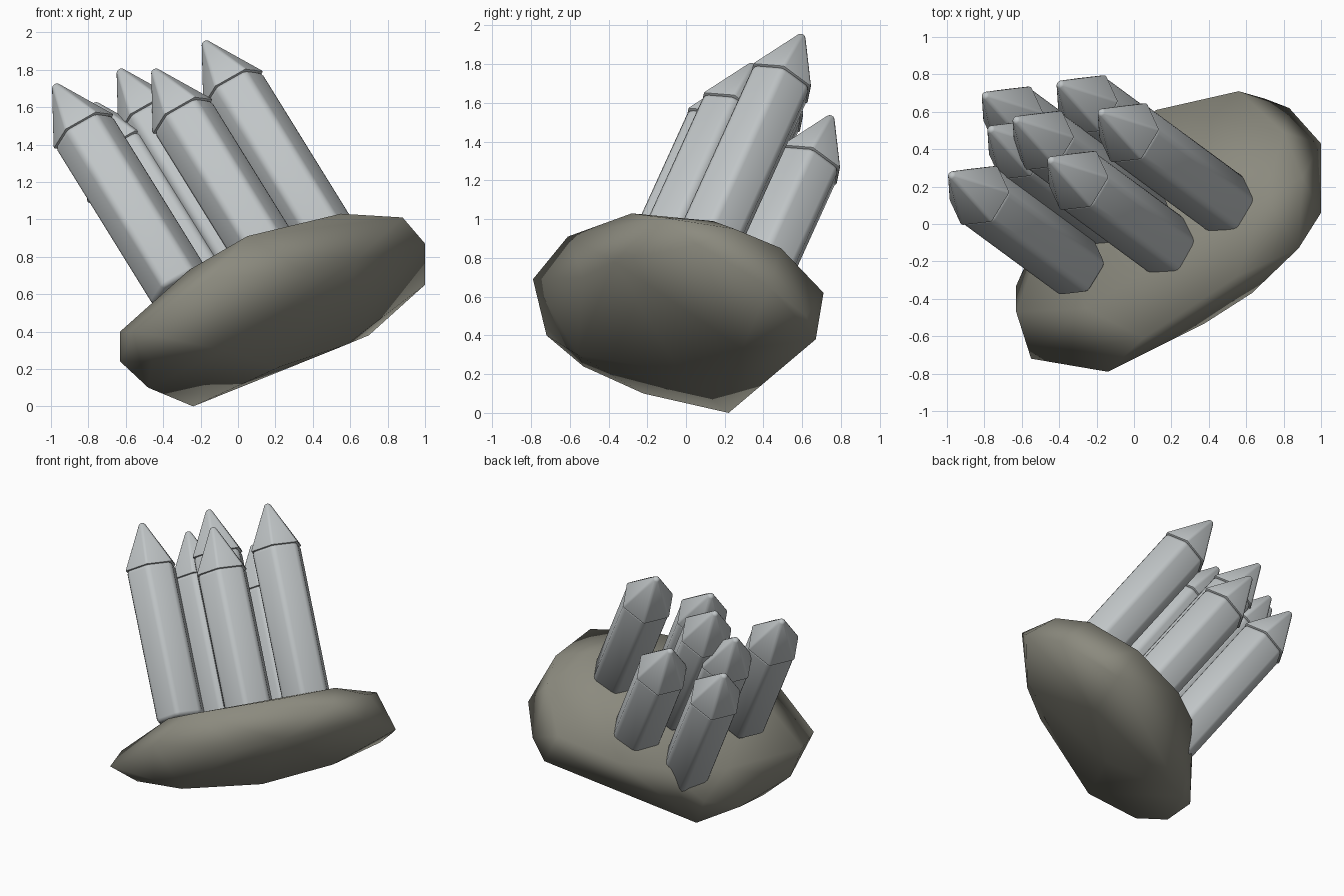
import bpy, bmesh, math
from mathutils import Vector, Matrix

old = bpy.data.objects.get("Cube")
if old:
    bpy.data.objects.remove(old, do_unlink=True)


def make_material(name, colour):
    mat = bpy.data.materials.new(name)
    mat.use_nodes = True
    mat.diffuse_color = (*colour, 1)
    mat.node_tree.nodes["Principled BSDF"].inputs["Base Color"].default_value = (*colour, 1)
    return mat


def add_object(name, bm, mat, smooth_angle):
    bmesh.ops.recalc_face_normals(bm, faces=bm.faces)
    mesh = bpy.data.meshes.new(name)
    bm.to_mesh(mesh)
    bm.free()
    mesh.materials.append(mat)
    obj = bpy.data.objects.new(name, mesh)
    bpy.context.collection.objects.link(obj)
    bpy.ops.object.select_all(action="DESELECT")
    obj.select_set(True)
    bpy.context.view_layer.objects.active = obj
    bpy.ops.object.shade_smooth_by_angle(angle=math.radians(smooth_angle))
    return obj


crystal_grey = make_material("pale crystal grey", (0.53, 0.56, 0.57))
rock_grey = make_material("warm rock grey", (0.26, 0.255, 0.21))

# Base rock: a faceted boulder spanned by its corners (in hundredths)
corners = [
    # underside
    (-24, 22, 0), (-31, 23, 18), (-6, 32, 10), (-47, 3, 11), (-33, 14, 6),
    (-48, -22, 10), (-46, -53, 24), (-7, -56, 30), (22, -3, 21), (58, 29, 33),
    # left and front rim
    (-63, -33, 24), (-63, -47, 40), (-55, -72, 40), (-14, -79, 69),
    (38, -53, 70), (63, -37, 78),
    # right and back rim
    (100, 6, 87), (100, 43, 65), (83, 62, 50), (70, 67, 38), (56, 71, 62),
    (12, 61, 50), (-14, 44, 46), (-42, 11, 41),
    # top
    (88, -13, 101), (55, -28, 103), (5, -61, 91), (-26, -45, 73),
    (70, 14, 99), (90, 25, 95), (80, 49, 85),
]
bm = bmesh.new()
for corner in corners:
    bm.verts.new(Vector(corner) / 100)
hull = bmesh.ops.convex_hull(bm, input=bm.verts)
spare = [v for v in hull["geom_interior"] if isinstance(v, bmesh.types.BMVert)]
bmesh.ops.delete(bm, geom=spare, context="VERTS")
add_object("base_rock", bm, rock_grey, 85)

# Shared frame of the leaning crystals
axis = Vector((-0.492, 0.362, 0.795)).normalized()
side = Vector((0.854, 0, 0.52))
side = (side - axis * side.dot(axis)).normalized()
frame = Matrix((side, axis.cross(side), axis)).transposed().to_4x4()
TURN = math.radians(-24)
CAP, LENGTH, RADIUS = 0.318, 1.38, 0.18


def hex_piece(name, apex, low, high, bottom, top, bevel):
    """Six-sided piece between two depths below the apex."""
    bm = bmesh.new()
    place = (Matrix.Translation(apex - axis * (low + high) / 2) @ frame
             @ Matrix.Rotation(TURN, 4, "Z"))
    bmesh.ops.create_cone(bm, cap_ends=True, segments=6, radius1=bottom,
                          radius2=top, depth=low - high, matrix=place)
    bmesh.ops.bevel(bm, geom=bm.edges[:], offset=bevel, segments=2,
                    profile=0.5, affect="EDGES", clamp_overlap=True)
    add_object(name, bm, crystal_grey, 50)


# Seven crystals, each a shaft with a pointed cap
apexes = {
    "left": (-0.98, 0.265, 1.72), "middle": (-0.45, 0.345, 1.8),
    "tall": (-0.18, 0.6, 1.95), "inner": (-0.635, 0.56, 1.8),
    "inner_left": (-0.77, 0.51, 1.62), "back_right": (-0.4, 0.75, 1.53),
    "back_left": (-0.8, 0.69, 1.43),
}
for name, tip in apexes.items():
    apex = Vector(tip)
    hex_piece(name + "_crystal_shaft", apex, LENGTH, CAP - 0.005, RADIUS, RADIUS, 0.025)
    hex_piece(name + "_crystal_cap", apex, CAP, 0, RADIUS + 0.01, 0.02, 0.012)
